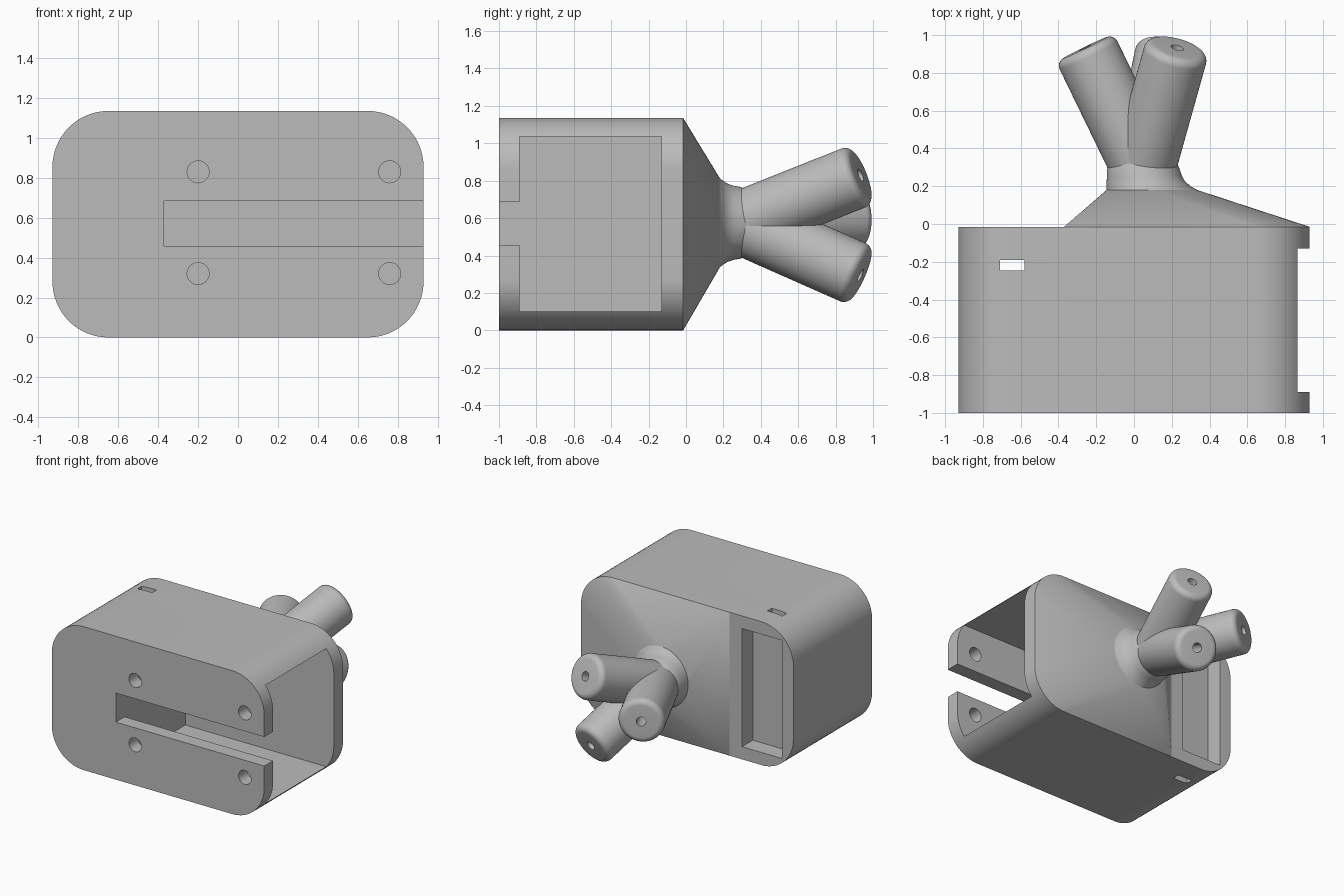
import bpy, bmesh, math
from mathutils import Matrix, Vector

cube = bpy.data.objects.get("Cube")
if cube:
    bpy.data.objects.remove(cube, do_unlink=True)

grey = bpy.data.materials.new("plain_grey")
grey.use_nodes = True
grey.diffuse_color = (0.5, 0.5, 0.5, 1)
grey.node_tree.nodes["Principled BSDF"].inputs["Base Color"].default_value = (0.5, 0.5, 0.5, 1)

HALF_W, HEIGHT, CORNER = 0.93, 1.135, 0.28
FRONT, BACK = -1.0, -0.015
WALL_X = -0.37                      # end of the main cavity and of the hood


def make_object(name, bm):
    bmesh.ops.recalc_face_normals(bm, faces=bm.faces)
    mesh = bpy.data.meshes.new(name)
    bm.to_mesh(mesh)
    bm.free()
    mesh.materials.append(grey)
    obj = bpy.data.objects.new(name, mesh)
    bpy.context.collection.objects.link(obj)
    return obj


def smooth(obj, degrees=30):
    bpy.ops.object.select_all(action='DESELECT')
    obj.select_set(True)
    bpy.context.view_layer.objects.active = obj
    bpy.ops.object.shade_smooth_by_angle(angle=math.radians(degrees))


def rounded_outline(steps=16):
    """Rounded rectangle as (x, z) points."""
    points = []
    corners = [(1, 1), (-1, 1), (-1, -1), (1, -1)]
    for quarter, (sx, sz) in enumerate(corners):
        cx = sx * (HALF_W - CORNER)
        cz = HEIGHT / 2 + sz * (HEIGHT / 2 - CORNER)
        for i in range(steps + 1):
            a = math.pi / 2 * (quarter + i / steps)
            points.append((cx + CORNER * math.cos(a), cz + CORNER * math.sin(a)))
    return points


def loft(name, rings, matrix, sides=64):
    """Circles given as (x offset, radius, height), joined and capped."""
    bm = bmesh.new()
    loops = []
    for cx, r, h in rings:
        angles = [2 * math.pi * i / sides for i in range(sides)]
        loops.append([bm.verts.new(matrix @ Vector((cx + r * math.cos(a), r * math.sin(a), h)))
                      for a in angles])
    for low, high in zip(loops, loops[1:]):
        for i in range(sides):
            j = (i + 1) % sides
            bm.faces.new((low[i], low[j], high[j], high[i]))
    bm.faces.new(loops[0])
    bm.faces.new(loops[-1])
    return make_object(name, bm)


def cut(target, cutter):
    cutter.hide_render = True
    mod = target.modifiers.new("cut", 'BOOLEAN')
    mod.operation = 'DIFFERENCE'
    mod.solver = 'EXACT'
    mod.object = cutter
    bpy.context.view_layer.objects.active = target
    bpy.ops.object.modifier_apply(modifier=mod.name)
    bpy.data.objects.remove(cutter, do_unlink=True)


def cut_box(target, low, high):
    low, high = Vector(low), Vector(high)
    bm = bmesh.new()
    bmesh.ops.create_cube(bm, size=1)
    bmesh.ops.scale(bm, vec=high - low, verts=bm.verts)
    bmesh.ops.translate(bm, vec=(low + high) / 2, verts=bm.verts)
    cut(target, make_object("cutter", bm))


TO_BACK = Matrix.Rotation(-math.pi / 2, 4, 'X')      # local z becomes world y

# Housing: rounded block
bm = bmesh.new()
face = bm.faces.new([bm.verts.new((x, FRONT, z)) for x, z in rounded_outline()])
extruded = bmesh.ops.extrude_face_region(bm, geom=[face])["geom"]
bmesh.ops.translate(bm, vec=(0, BACK - FRONT, 0),
                    verts=[v for v in extruded if isinstance(v, bmesh.types.BMVert)])
housing = make_object("housing", bm)

# Side cavity, front slot, rear pocket and strap hole
cut_box(housing, (WALL_X, -0.89, 0.1), (1.2, -0.13, 1.035))
cut_box(housing, (WALL_X, -1.2, 0.455), (1.2, -0.5, 0.685))
cut_box(housing, (-0.83, -0.15, 0.1), (-0.48, 0.2, 1.035))
cut_box(housing, (-0.71, -0.245, -0.2), (-0.58, -0.19, 1.4))

# Screw holes in the front plate
for x in (-0.2, 0.76):
    for z in (0.32, 0.83):
        place = Matrix.Translation((x, -1.2, z)) @ TO_BACK
        cut(housing, loft("cutter", [(0, 0.055, 0), (0, 0.055, 0.4)], place, 32))
smooth(housing)

# Hood: hull from the rear outline to the neck
AXIS_X, AXIS_Z = 0.05, 0.575
NECK = [(0.045, 0.24, 0.18), (0.027, 0.222, 0.2), (0.013, 0.208, 0.225),
        (0.005, 0.198, 0.255), (0, 0.192, 0.29), (0, 0.175, 0.33)]
bm = bmesh.new()
outline = [p for p in rounded_outline() if p[0] > WALL_X] + [(WALL_X, 0), (WALL_X, HEIGHT)]
for x, z in outline:
    bm.verts.new((x, BACK, z))
offset, radius, depth = NECK[0]
for i in range(64):
    a = 2 * math.pi * i / 64
    bm.verts.new((AXIS_X + offset + radius * math.cos(a), depth, AXIS_Z + radius * math.sin(a)))
bmesh.ops.convex_hull(bm, input=bm.verts)
smooth(make_object("hood", bm))

# Neck: concave collar
neck = loft("neck", NECK, Matrix.Translation((AXIS_X, 0, AXIS_Z)) @ TO_BACK)
smooth(neck, 40)

# Three splayed tubes with rounded rims and blind holes
LENGTH, TUBE_R, RIM, HOLE_R = 0.71, 0.17, 0.045, 0.035
tube_rings = [(0, TUBE_R, 0)]
for i in range(9):
    a = math.pi / 2 * i / 8
    tube_rings.append((0, TUBE_R - RIM + RIM * math.cos(a), LENGTH - RIM + RIM * math.sin(a)))
tube_rings += [(0, HOLE_R, LENGTH), (0, HOLE_R, LENGTH - 0.3)]
tilt = math.radians(26)
for n, name in enumerate(("upper_tube", "side_tube", "lower_tube")):
    turn = math.radians(55 + 120 * n)
    direction = Vector((math.sin(tilt) * math.cos(turn), math.cos(tilt),
                        math.sin(tilt) * math.sin(turn)))
    aim = direction.to_track_quat('Z', 'Y').to_matrix().to_4x4()
    smooth(loft(name, tube_rings, Matrix.Translation((AXIS_X, 0.295, AXIS_Z)) @ aim))
